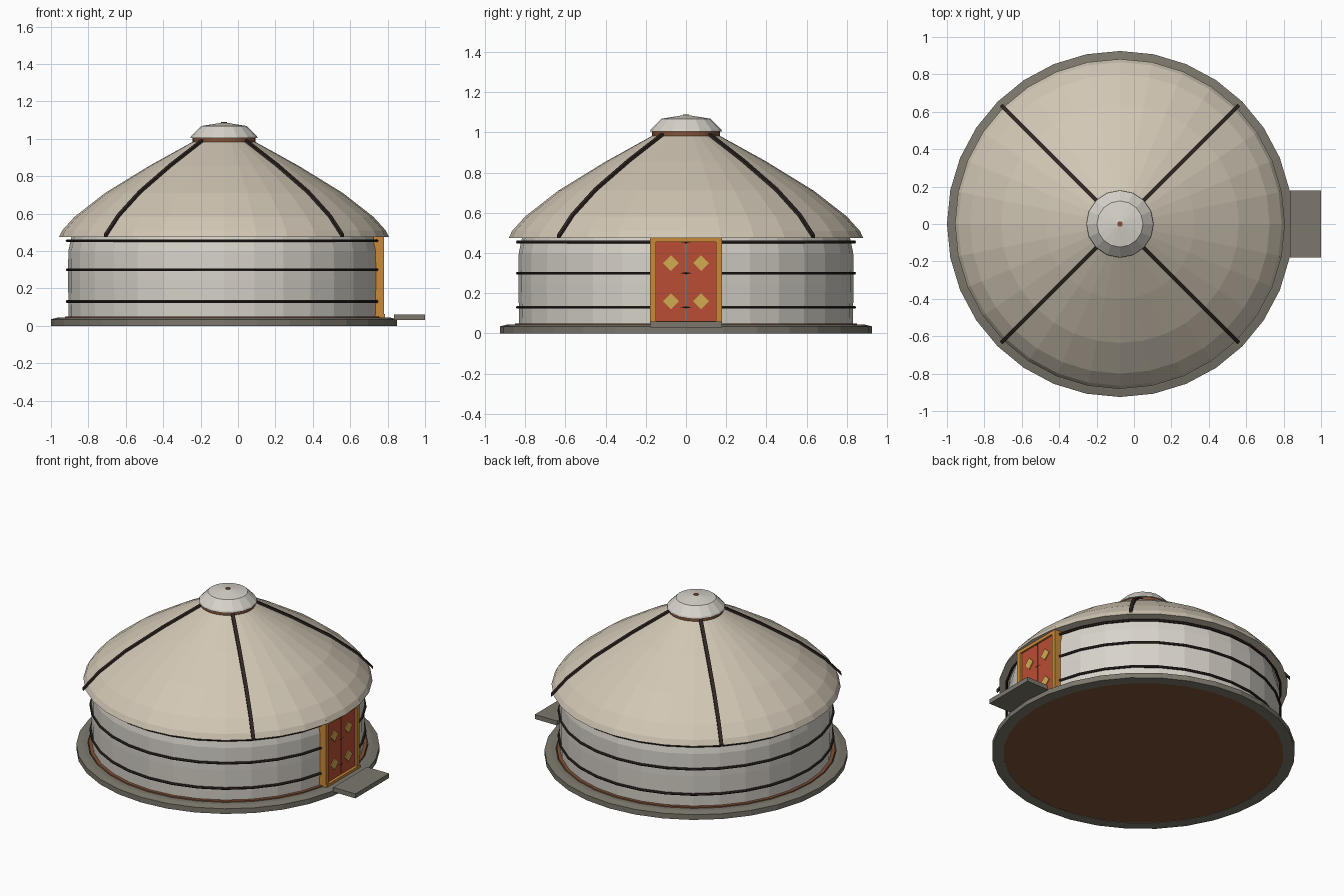
import bpy, bmesh, math
from mathutils import Vector

if "Cube" in bpy.data.objects:
    bpy.data.objects.remove(bpy.data.objects["Cube"])

CX = -0.075  # centre of the round tent


def material(name, rgb):
    m = bpy.data.materials.new(name)
    m.diffuse_color = (*rgb, 1)
    m.use_nodes = True
    m.node_tree.nodes["Principled BSDF"].inputs["Base Color"].default_value = m.diffuse_color
    return m


STONE = material("stone", (0.20, 0.185, 0.15))
WOOD = material("wood", (0.22, 0.085, 0.04))
WALL = material("wall_felt", (0.68, 0.65, 0.59))
ROOF = material("roof_felt", (0.64, 0.57, 0.46))
ROPE = material("rope", (0.03, 0.02, 0.017))
ORANGE = material("door_frame_paint", (0.60, 0.25, 0.04))
RED = material("door_paint", (0.50, 0.075, 0.035))
GOLD = material("gold", (0.65, 0.40, 0.08))


def finish(name, bm, mat):
    bmesh.ops.remove_doubles(bm, verts=bm.verts, dist=1e-5)
    bmesh.ops.recalc_face_normals(bm, faces=bm.faces)
    me = bpy.data.meshes.new(name)
    bm.to_mesh(me)
    bm.free()
    me.materials.append(mat)
    ob = bpy.data.objects.new(name, me)
    bpy.context.collection.objects.link(ob)
    return ob


def lathe(name, profile, mat, n=32, closed=False):
    """Revolve (radius, z) points around the tent axis."""
    bm = bmesh.new()
    vs = [bm.verts.new((r, 0, z)) for r, z in profile]
    es = [bm.edges.new(p) for p in zip(vs, vs[1:])]
    if closed:
        es.append(bm.edges.new((vs[-1], vs[0])))
    bmesh.ops.spin(bm, geom=vs + es, cent=(0, 0, 0), axis=(0, 0, 1),
                   angle=math.tau, steps=n)
    ob = finish(name, bm, mat)
    ob.location.x = CX
    return ob


def box(name, lo, hi, mat):
    lo, hi = Vector(lo), Vector(hi)
    bm = bmesh.new()
    bmesh.ops.create_cube(bm, size=1)
    bmesh.ops.scale(bm, vec=hi - lo, verts=bm.verts)
    bmesh.ops.translate(bm, vec=(lo + hi) / 2, verts=bm.verts)
    return finish(name, bm, mat)


# Base: stone ring and wooden floor
lathe("base_ring", [(0.855, 0), (0.925, 0), (0.925, 0.035), (0.885, 0.045),
                    (0.855, 0.045)], STONE, closed=True)
lathe("floor", [(0, 0.002), (0.855, 0.002), (0.85, 0.05), (0, 0.05)], WOOD)

# Felt wall and conical roof
lathe("wall", [(0.83, 0.045), (0.834, 0.25), (0.832, 0.40), (0.815, 0.48)], WALL)
lathe("roof", [(0.80, 0.478), (0.882, 0.475), (0.865, 0.51), (0.80, 0.582),
               (0.636, 0.71), (0.40, 0.855), (0.165, 0.985)], ROOF)

# Ropes around the wall
for i, z in enumerate((0.13, 0.30, 0.455)):
    ring = [(0.838 + 0.008 * math.cos(a * math.tau / 6),
             z + 0.008 * math.sin(a * math.tau / 6)) for a in range(6)]
    lathe(f"wall_rope_{i + 1}", ring, ROPE, closed=True)

# Four straps down the roof
path = [(0.17, 0.987), (0.40, 0.861), (0.636, 0.716), (0.80, 0.588), (0.898, 0.482)]
for k in range(4):
    bm = bmesh.new()
    rows = []
    for r, z in path:
        rows.append([bm.verts.new((r, y, z + dz)) for y, dz in
                     ((-0.011, -0.008), (0.011, -0.008), (0.011, 0.008), (-0.011, 0.008))])
    for a, b in zip(rows, rows[1:]):
        for i in range(4):
            j = (i + 1) % 4
            bm.faces.new((a[i], a[j], b[j], b[i]))
    bm.faces.new(rows[0])
    bm.faces.new(rows[-1])
    strap = finish(f"roof_strap_{k + 1}", bm, ROPE)
    strap.location.x = CX
    strap.rotation_euler.z = math.radians(45 + 90 * k)

# Crown: wooden ring, felt cap and peg
lathe("crown_ring", [(0.13, 0.975), (0.168, 0.975), (0.168, 1.01), (0.13, 1.01)],
      WOOD, closed=True)
lathe("crown_cap", [(0, 1.005), (0.18, 1.005), (0.176, 1.015), (0.123, 1.068),
                    (0, 1.088)], WALL, n=16)
lathe("crown_peg", [(0, 1.07), (0.015, 1.07), (0.015, 1.09), (0, 1.09)], WOOD, n=8)

# Door frame, leaves and diamond ornaments
for s, side in ((-1, "left"), (1, "right")):
    y0, y1 = sorted((s * 0.15, s * 0.18))
    box(f"door_post_{side}", (0.725, y0, 0.045), (0.78, y1, 0.495), ORANGE)
    y0, y1 = sorted((s * 0.002, s * 0.15))
    box(f"door_leaf_{side}", (0.735, y0, 0.06), (0.768, y1, 0.46), RED)
    for part, z in (("lower", 0.16), ("upper", 0.35)):
        d = box(f"door_diamond_{side}_{part}", (-0.004, -0.028, -0.028),
                (0.004, 0.028, 0.028), GOLD)
        d.location = (0.77, s * 0.075, z)
        d.rotation_euler.x = math.pi / 4
box("door_lintel", (0.725, -0.18, 0.455), (0.78, 0.18, 0.492), ORANGE)
box("door_sill", (0.725, -0.18, 0.04), (0.787, 0.18, 0.062), ORANGE)

# Door step
box("door_step", (0.834, -0.18, 0.03), (1.0, 0.18, 0.06), STONE)
